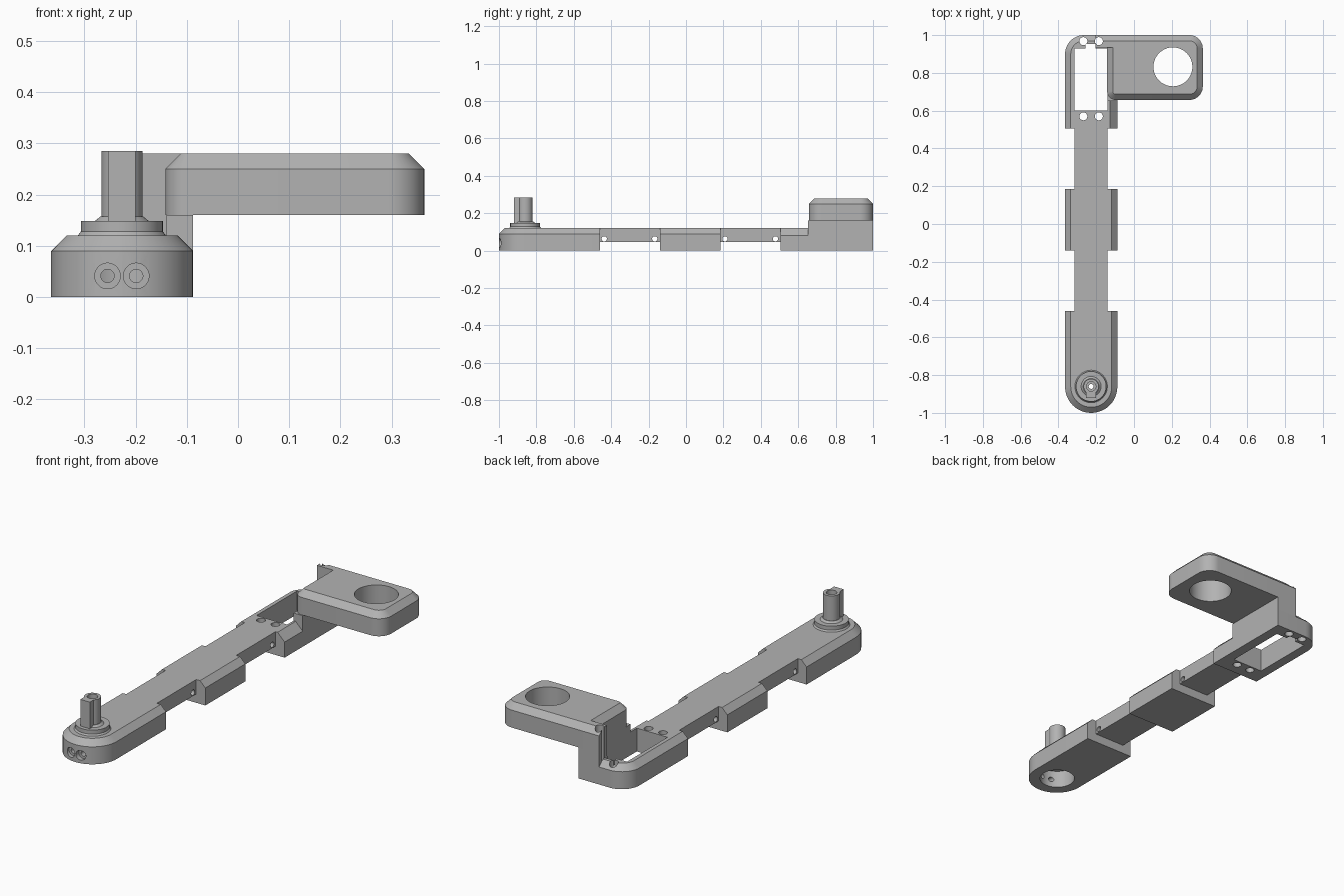
import bpy, bmesh, math

if "Cube" in bpy.data.objects:
    bpy.data.objects.remove(bpy.data.objects["Cube"])

grey = bpy.data.materials.new("plain grey")
grey.diffuse_color = (0.45, 0.45, 0.45, 1)
grey.use_nodes = True
grey.node_tree.nodes["Principled BSDF"].inputs["Base Color"].default_value = grey.diffuse_color
CX, PY = -0.227, -0.86          # arm centre line, post position
L, R = -0.365, -0.088           # outer sides of the arm
NL, NR = -0.315, -0.14          # sides of the narrow beam


def finish(name, bm):
    bmesh.ops.recalc_face_normals(bm, faces=bm.faces)
    me = bpy.data.meshes.new(name)
    bm.to_mesh(me)
    bm.free()
    me.materials.append(grey)
    ob = bpy.data.objects.new(name, me)
    bpy.context.collection.objects.link(ob)
    return ob


def outline(box, radii, sides, d):
    """Rounded rectangle; sides (left, right, front, back) are inset by d."""
    x0, x1, y0, y1 = box
    l, r, f, b = sides
    x0, x1, y0, y1 = x0 + l * d, x1 - r * d, y0 + f * d, y1 - b * d
    pts = []
    corners = ((x0, y0, 1, 1), (x1, y0, -1, 1), (x1, y1, -1, -1), (x0, y1, 1, -1))
    for i, (x, y, sx, sy) in enumerate(corners):
        if radii[i] == 0:
            pts.append((x, y))
            continue
        q = radii[i] - d
        for k in range(13):
            a = math.pi + i * math.pi / 2 + k * math.pi / 24
            pts.append((x + sx * q + q * math.cos(a), y + sy * q + q * math.sin(a)))
    return pts


def slab(name, box, z0, z1, radii=(0, 0, 0, 0), sides=(0, 0, 0, 0), d=0.0):
    """Upright block with optional rounded corners and a top chamfer."""
    bm = bmesh.new()
    levels = [(z0, 0), (z1, 0)] if d == 0 else [(z0, 0), (z1 - d, 0), (z1, d)]
    rings = [[bm.verts.new((x, y, z)) for x, y in outline(box, radii, sides, e)]
             for z, e in levels]
    n = len(rings[0])
    for a, b in zip(rings, rings[1:]):
        for i in range(n):
            bm.faces.new((a[i], a[(i + 1) % n], b[(i + 1) % n], b[i]))
    bm.faces.new(rings[0][::-1])
    bm.faces.new(rings[-1])
    return finish(name, bm)


def prism(name, profile, axis, a0, a1):
    """Extrude a profile along x (profile yz) or y (profile xz)."""
    bm = bmesh.new()
    ends = [[bm.verts.new((a, u, v) if axis == 'x' else (u, a, v)) for u, v in profile]
            for a in (a0, a1)]
    n = len(profile)
    for i in range(n):
        j = (i + 1) % n
        bm.faces.new((ends[0][i], ends[0][j], ends[1][j], ends[1][i]))
    bm.faces.new(ends[0])
    bm.faces.new(ends[1][::-1])
    return finish(name, bm)


def rod(axis, r, u, v, a0, a1, n=40):
    """Cylinder along an axis, used as a cutter."""
    pts = [(u + r * math.cos(2 * math.pi * i / n), v + r * math.sin(2 * math.pi * i / n))
           for i in range(n)]
    if axis != 'z':
        return prism("cutter", pts, axis, a0, a1)
    bm = bmesh.new()
    f = bm.faces.new([bm.verts.new((x, y, a0)) for x, y in pts])
    top = bmesh.ops.extrude_face_region(bm, geom=[f])['geom']
    bmesh.ops.translate(bm, vec=(0, 0, a1 - a0),
                        verts=[g for g in top if isinstance(g, bmesh.types.BMVert)])
    return finish("cutter", bm)


def cut(ob, *cutters):
    bpy.context.view_layer.objects.active = ob
    for c in cutters:
        m = ob.modifiers.new("cut", 'BOOLEAN')
        m.operation, m.solver, m.object = 'DIFFERENCE', 'EXACT', c
        bpy.ops.object.modifier_apply(modifier=m.name)
        bpy.data.objects.remove(c)


# front block: round nose, hollow underside, two counterbored screw holes
front = slab("front_block", (L, R, -1.0, -0.46), 0, 0.12,
             (0.1384, 0.1384, 0, 0), (1, 1, 1, 0), 0.03)
cut(front, rod('z', 0.085, CX, PY, -0.05, 0.09), rod('z', 0.013, CX, PY, 0.05, 0.2))
for x in (CX - 0.028, CX + 0.028):
    cut(front, rod('y', 0.025, x, 0.041, -1.1, -0.975), rod('y', 0.013, x, 0.041, -1.1, -0.9))

# middle block
slab("middle_block", (L, R, -0.14, 0.185), 0, 0.12, sides=(1, 1, 0, 0), d=0.03)

# narrow beams with cross holes
for name, y0, y1 in (("front_beam", -0.46, -0.14), ("rear_beam", 0.185, 0.505)):
    beam = slab(name, (NL, NR, y0, y1), 0.045, 0.12)
    cut(beam, *[rod('x', 0.014, y, 0.063, -0.5, 0.1) for y in (y0 + 0.023, y1 - 0.027)])

# rear block: window, chamfered right edge, cable holes and notch
rear = slab("rear_block", (L, R, 0.505, 1.0), 0, 0.12, (0, 0, 0, 0.1), (1, 0, 0, 1), 0.03)
cut(rear, slab("cutter", (NL, NR, 0.6, 0.93), -0.1, 0.3),
    slab("cutter", (-0.257, -0.203, 0.9, 0.953), -0.1, 0.3),
    prism("cutter", [(R + 0.02, 0.06), (R + 0.02, 0.14), (R - 0.06, 0.14)], 'y', 0.4, 0.652))
for x in (CX - 0.041, CX + 0.041):
    cut(rear, rod('z', 0.021, x, 0.57, -0.1, 0.3), rod('z', 0.021, x, 0.968, -0.1, 0.3))

# tower carrying the raised plate
slab("tower", (NR, R, 0.652, 1.0), 0.08, 0.16)

# thin fin beside the tower, following the plate's back chamfer
fin = prism("fin", [(0.935, 0.085), (1.0, 0.085), (1.0, 0.25), (0.97, 0.28), (0.935, 0.28)],
            'x', -0.205, -0.11)
cut(fin, rod('z', 0.021, CX + 0.041, 0.968, 0, 0.4))

# raised plate with round hole
plate = slab("raised_plate", (-0.142, 0.364, 0.657, 1.0), 0.16, 0.28,
             (0.045, 0.07, 0.07, 0), (1, 1, 1, 1), 0.03)
cut(plate, rod('z', 0.103, 0.206, 0.832, 0, 0.5, 64))

# turned post with collar and stepped bore
prof = [(0.013, 0.12), (0.086, 0.12), (0.08, 0.128), (0.08, 0.148), (0.053, 0.148),
        (0.042, 0.157), (0.04, 0.157), (0.04, 0.285), (0.025, 0.285), (0.025, 0.2),
        (0.013, 0.2)]
bm = bmesh.new()
N = 48
rings = [[bm.verts.new((CX + r * math.cos(2 * math.pi * i / N),
                        PY + r * math.sin(2 * math.pi * i / N), z)) for r, z in prof]
         for i in range(N)]
for i in range(N):
    a, b = rings[i], rings[(i + 1) % N]
    for k in range(len(prof)):
        j = (k + 1) % len(prof)
        bm.faces.new((a[k], b[k], b[j], a[j]))
finish("post", bm)

# flat key on the front of the post
slab("post_key", (CX - 0.027, CX + 0.027, -0.92, -0.889), 0.148, 0.285)

bpy.ops.object.select_all(action='DESELECT')
for ob in bpy.context.scene.objects:
    ob.select_set(True)
    bpy.context.view_layer.objects.active = ob
bpy.ops.object.shade_smooth_by_angle(angle=math.radians(30))
